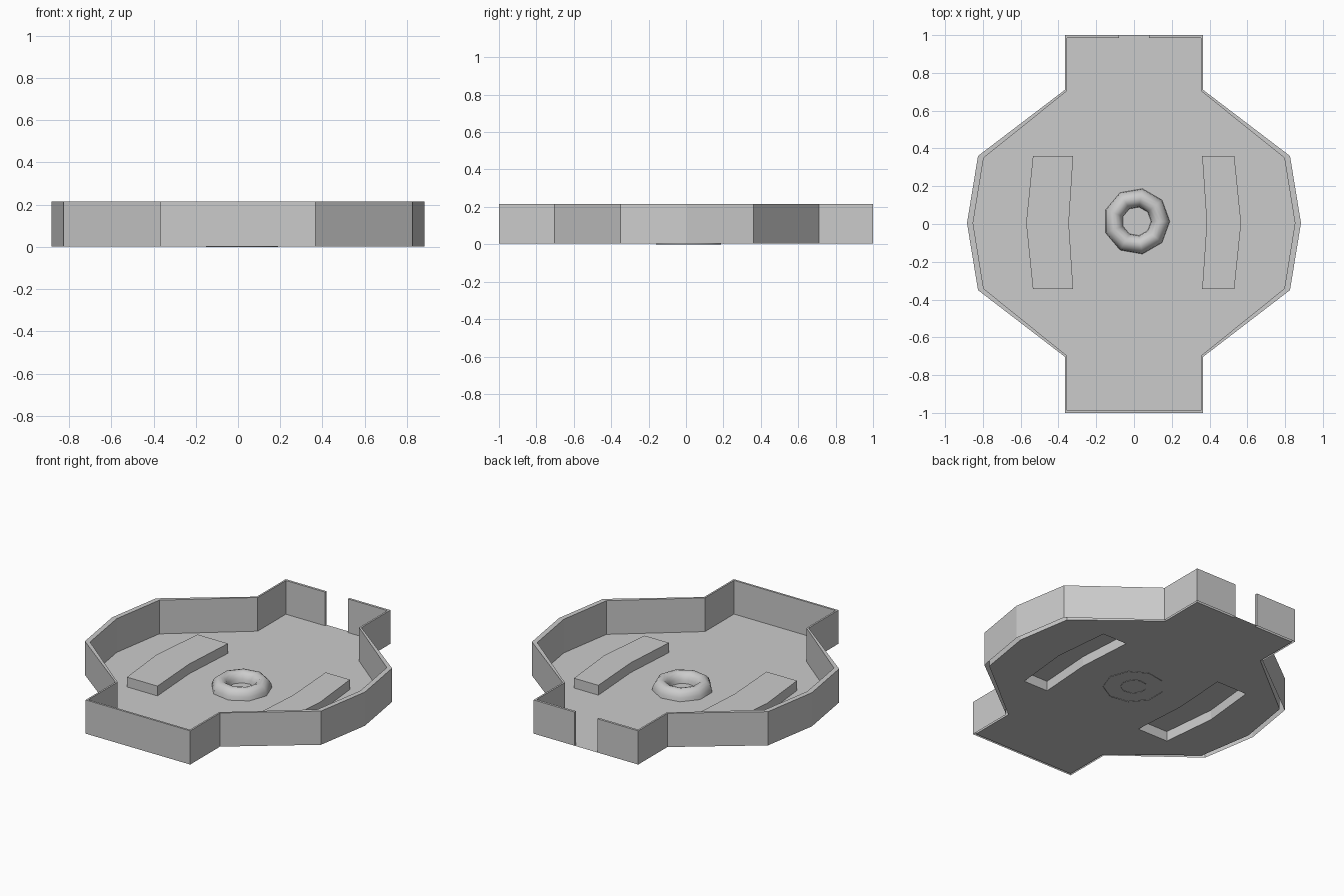
import bpy, bmesh, math

if "Cube" in bpy.data.objects:
    bpy.data.objects.remove(bpy.data.objects["Cube"])

Z0, WALL_TOP, PAD_TOP = 0.003, 0.216, 0.065


def make(name, verts, faces, smooth=False):
    me = bpy.data.meshes.new(name)
    me.from_pydata(verts, [], faces)
    bm = bmesh.new()
    bm.from_mesh(me)
    bmesh.ops.recalc_face_normals(bm, faces=bm.faces)
    bm.to_mesh(me)
    bm.free()
    for p in me.polygons:
        p.use_smooth = smooth
    ob = bpy.data.objects.new(name, me)
    bpy.context.collection.objects.link(ob)
    return ob


def mirrored(right):
    # right half runs from the rear gap round to the front
    return right + [(-x, y) for x, y in reversed(right)]


outer = mirrored([(0.08, 1), (0.366, 1), (0.366, 0.71), (0.826, 0.36), (0.884, 0.005),
                  (0.826, -0.35), (0.366, -0.703), (0.366, -1)])
inner = mirrored([(0.08, 0.985), (0.355, 0.985), (0.355, 0.704), (0.796, 0.35), (0.852, 0.005),
                  (0.796, -0.342), (0.355, -0.697), (0.355, -0.987)])

# Rim wall: outer skin, inner skin and top edge, open underneath, gap at the rear
n = len(outer)
verts = ([(x, y, Z0) for x, y in outer] + [(x, y, WALL_TOP) for x, y in outer]
         + [(x, y, WALL_TOP) for x, y in inner] + [(x, y, Z0) for x, y in inner])
faces = [(r * n + i, r * n + i + 1, (r + 1) * n + i + 1, (r + 1) * n + i)
         for r in range(3) for i in range(n - 1)]
faces += [(i, n + i, 2 * n + i, 3 * n + i) for i in (0, n - 1)]
make("rim_wall", verts, faces)

# Curved raised pads, hollow from below
pads = {
    "left_pad": [(-0.535, 0.36), (-0.322, 0.36), (-0.345, 0.005),
                 (-0.322, -0.345), (-0.535, -0.345), (-0.571, 0.005)],
    "right_pad": [(0.361, 0.36), (0.531, 0.36), (0.567, 0.005),
                  (0.531, -0.345), (0.361, -0.345), (0.385, 0.005)],
}
for name, pts in pads.items():
    k = len(pts)
    verts = [(x, y, Z0) for x, y in pts] + [(x, y, PAD_TOP) for x, y in pts]
    faces = [(i, (i + 1) % k, k + (i + 1) % k, k + i) for i in range(k)]
    # top split into two quads along the bend
    faces += [(k, k + 1, k + 2, k + 5), (k + 5, k + 2, k + 3, k + 4)]
    make(name, verts, faces)

# Floor sheet with openings under the pads and a tab through the rear gap
bm = bmesh.new()
for loop in [inner + [(-0.08, 1), (0.08, 1)]] + list(pads.values()):
    vs = [bm.verts.new((x, y, Z0)) for x, y in loop]
    for a, b in zip(vs, vs[1:] + vs[:1]):
        bm.edges.new((a, b))
bmesh.ops.triangle_fill(bm, use_beauty=True, use_dissolve=False, edges=bm.edges[:], normal=(0, 0, 1))
me = bpy.data.meshes.new("floor")
bm.to_mesh(me)
bm.free()
bpy.context.collection.objects.link(bpy.data.objects.new("floor", me))

# Nine-sided centre ring with a half-round section
SIDES, SEG = 9, 8
verts, faces = [], []
for i in range(SIDES):
    a = math.tau * i / SIDES
    for j in range(SEG + 1):
        t = math.pi * j / SEG
        r = 0.126 + 0.05 * math.cos(t)
        verts.append((0.014 + r * math.cos(a), 0.014 + r * math.sin(a), 0.066 * math.sin(t)))
for i in range(SIDES):
    p, q = i * (SEG + 1), ((i + 1) % SIDES) * (SEG + 1)
    faces += [(p + j, q + j, q + j + 1, p + j + 1) for j in range(SEG)]
make("centre_ring", verts, faces, smooth=True)
